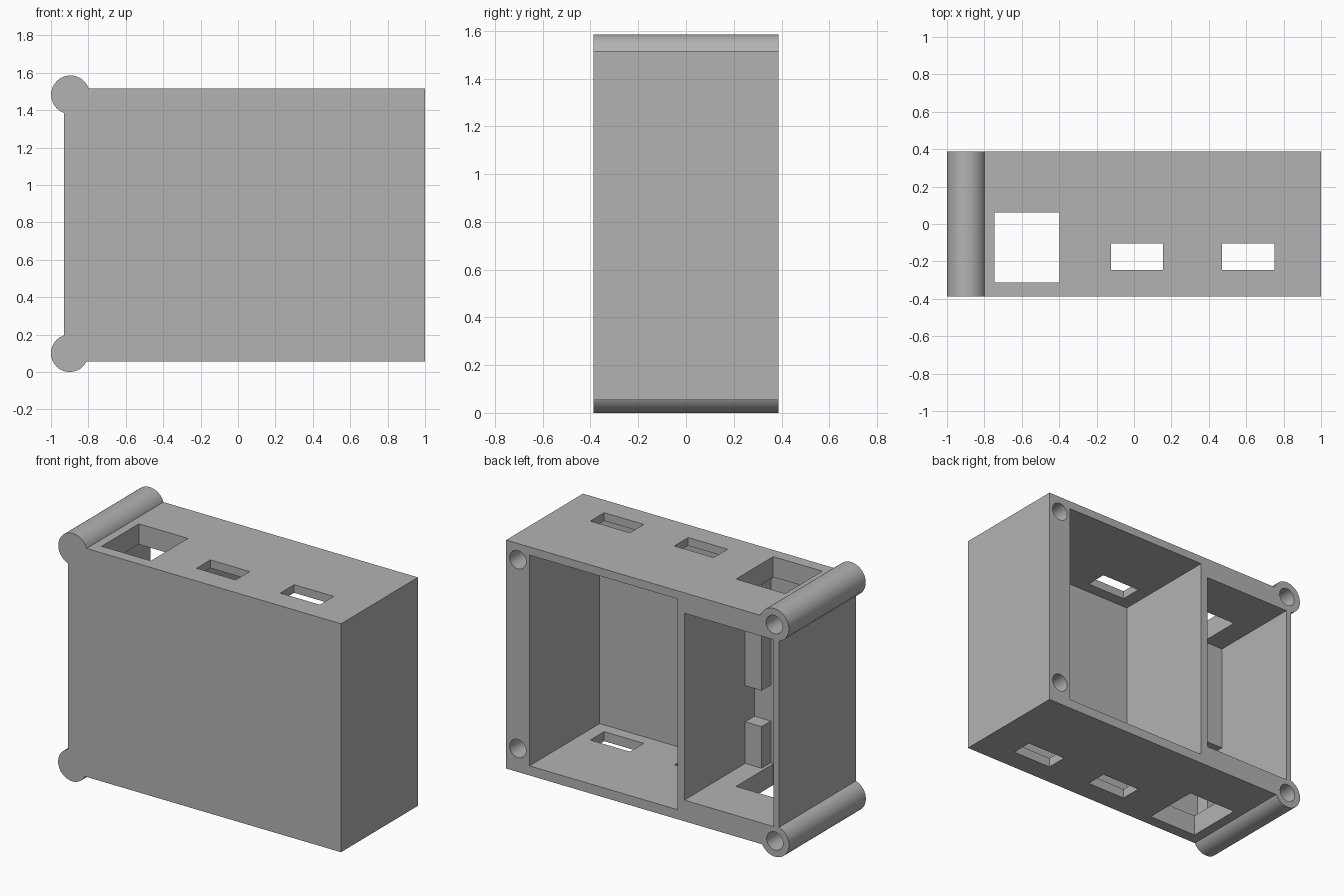
import bpy
import math

if "Cube" in bpy.data.objects:
    bpy.data.objects.remove(bpy.data.objects["Cube"], do_unlink=True)

grey = bpy.data.materials.new("plain_grey")
grey.use_nodes = True
GREY = (0.45, 0.45, 0.45, 1)
grey.diffuse_color = GREY
grey.node_tree.nodes["Principled BSDF"].inputs["Base Color"].default_value = GREY

FRONT, BACK = -0.388, 0.388
FLOOR = -0.32          # inner face of the front plate
BEYOND = 0.5           # cutters start outside the back


def box(name, x, y, z):
    """Box spanning the given (low, high) ranges."""
    spans = (x, y, z)
    bpy.ops.mesh.primitive_cube_add(size=1, location=[sum(s) / 2 for s in spans])
    ob = bpy.context.object
    ob.name = name
    ob.scale = [s[1] - s[0] for s in spans]
    bpy.ops.object.transform_apply(location=True, rotation=True, scale=True)
    ob.data.materials.append(grey)
    return ob


def rod(name, x, z, radius, y):
    """Cylinder running front to back."""
    bpy.ops.mesh.primitive_cylinder_add(
        vertices=64, radius=radius, depth=y[1] - y[0],
        location=(x, sum(y) / 2, z), rotation=(math.pi / 2, 0, 0))
    ob = bpy.context.object
    ob.name = name
    bpy.ops.object.transform_apply(location=True, rotation=True, scale=True)
    ob.data.materials.append(grey)
    return ob


def combine(target, tool, operation):
    """Apply a boolean and discard the tool."""
    tool.hide_render = True
    mod = target.modifiers.new(operation.lower(), "BOOLEAN")
    mod.operation, mod.solver, mod.object = operation, "EXACT", tool
    bpy.context.view_layer.objects.active = target
    bpy.ops.object.modifier_apply(modifier=mod.name)
    bpy.data.objects.remove(tool, do_unlink=True)


# Outer block with a round screw boss on two corners
case = box("case", (-0.93, 1.0), (FRONT, BACK), (0.055, 1.515))
bosses = [(-0.896, 1.482, 0.103), (-0.9, 0.1, 0.1)]
for x, z, r in bosses:
    combine(case, rod("boss", x, z, r, (FRONT, BACK)), "UNION")

# Two compartments open at the back
combine(case, box("large_pocket", (-0.211, 0.835), (FLOOR, BEYOND), (0.116, 1.463)), "DIFFERENCE")
combine(case, box("small_pocket", (-0.892, -0.26), (FLOOR, BEYOND), (0.19, 1.384)), "DIFFERENCE")

# Openings running through the top and bottom walls
openings = [((-0.745, -0.397), (-0.313, 0.062)),
            ((-0.122, 0.156), (-0.245, -0.105)),
            ((0.47, 0.75), (-0.245, -0.105))]
for x, y in openings:
    combine(case, box("opening", x, y, (-0.2, 1.8)), "DIFFERENCE")

# Blind screw holes in the back
for x, z in [(0.917, 1.412), (0.917, 0.205)] + [b[:2] for b in bosses]:
    combine(case, rod("screw_hole", x, z, 0.058, (0.09, BEYOND)), "DIFFERENCE")

bpy.ops.object.select_all(action="DESELECT")
case.select_set(True)
bpy.context.view_layer.objects.active = case
bpy.ops.object.shade_smooth_by_angle(angle=math.radians(30))

# Retaining posts in the inner corners of the small compartment
for side, x in (("left", (-0.376, -0.26)), ("right", (-0.892, -0.776))):
    for level, z in (("upper", (0.686, 1.384)), ("lower", (0.19, 0.456))):
        box(f"{level}_{side}_post", x, (FLOOR, -0.226), z)
